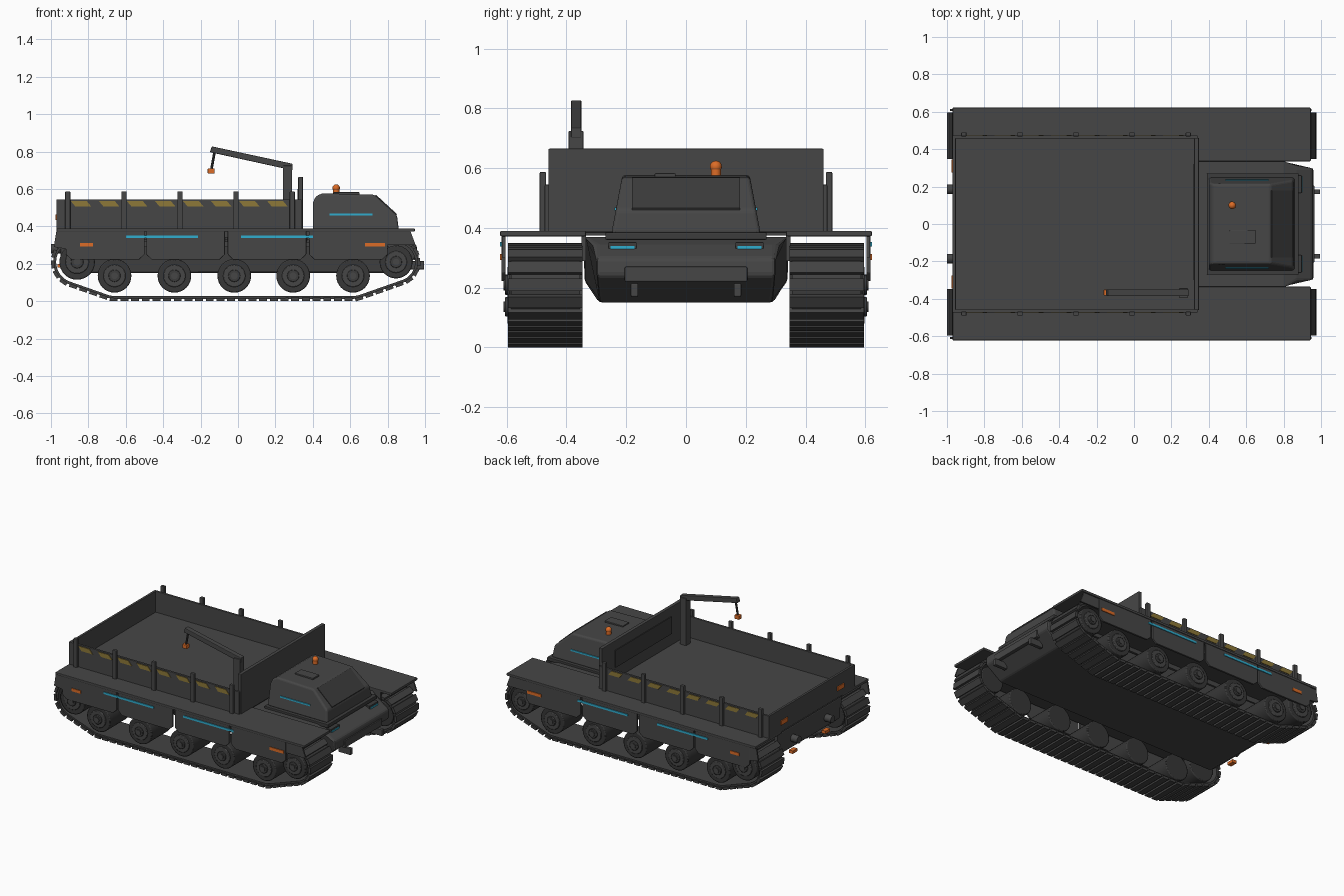
import bpy, bmesh, math
from mathutils import Vector, Matrix

if "Cube" in bpy.data.objects:
    bpy.data.objects.remove(bpy.data.objects["Cube"])

def mat(name, c):
    m = bpy.data.materials.new(name)
    m.diffuse_color = (*c, 1)
    m.use_nodes = True
    m.node_tree.nodes["Principled BSDF"].inputs["Base Color"].default_value = m.diffuse_color
    return m

BODY = mat("charcoal paint", (0.062, 0.062, 0.062))
DARK = mat("dark panel", (0.045, 0.045, 0.045))
TRACK = mat("track steel", (0.055, 0.055, 0.055))
RUBBER = mat("wheel rubber", (0.038, 0.038, 0.038))
CYAN = mat("cyan light", (0.03, 0.42, 0.62))
ORANGE = mat("orange signal", (0.72, 0.15, 0.02))
YELLOW = mat("hazard yellow", (0.27, 0.19, 0.04))

def finish(name, bm, m, bevel=0, smooth=False):
    bmesh.ops.recalc_face_normals(bm, faces=bm.faces)
    me = bpy.data.meshes.new(name)
    bm.to_mesh(me); bm.free()
    me.materials.append(m)
    ob = bpy.data.objects.new(name, me)
    bpy.context.collection.objects.link(ob)
    if bevel:
        b = ob.modifiers.new("bevel", "BEVEL")
        b.width = bevel; b.segments = 2; b.limit_method = "ANGLE"
    if smooth:
        bpy.ops.object.select_all(action="DESELECT")
        ob.select_set(True)
        bpy.context.view_layer.objects.active = ob
        bpy.ops.object.shade_smooth_by_angle(angle=math.radians(35))
    return ob

def box(name, x, y, z, m, bevel=0):
    """Box from (min, max) ranges."""
    bm = bmesh.new()
    c = [(a[0] + a[1]) / 2 for a in (x, y, z)]
    s = [abs(a[1] - a[0]) for a in (x, y, z)]
    bmesh.ops.create_cube(bm, size=1, matrix=Matrix.Translation(c) @ Matrix.Diagonal((*s, 1)))
    return finish(name, bm, m, bevel)

def prism(name, pts, y0, y1, m, bevel=0):
    """x-z profile extruded between two y values."""
    bm = bmesh.new()
    f = bm.faces.new([bm.verts.new((p[0], y0, p[1])) for p in pts])
    g = bmesh.ops.extrude_face_region(bm, geom=[f])["geom"]
    bmesh.ops.translate(bm, verts=[v for v in g if isinstance(v, bmesh.types.BMVert)], vec=(0, y1 - y0, 0))
    return finish(name, bm, m, bevel)

def rod(name, a, b, r, m, n=24, bevel=0):
    a, b = Vector(a), Vector(b)
    bm = bmesh.new()
    q = (b - a).to_track_quat("Z", "Y").to_matrix().to_4x4()
    bmesh.ops.create_cone(bm, cap_ends=True, segments=n, radius1=r, radius2=r, depth=(b - a).length,
                          matrix=Matrix.Translation((a + b) / 2) @ q)
    return finish(name, bm, m, bevel, n > 8)

# Hull: tub with a chamfered belly, sloped nose and tapered front
prof = [(-0.95, 0.37), (0.80, 0.37), (0.87, 0.345), (0.955, 0.30), (0.96, 0.24), (0.85, 0.15), (-0.86, 0.15), (-0.95, 0.22)]
hull = prism("hull", prof, -0.34, 0.34, BODY)
bm = bmesh.new(); bm.from_mesh(hull.data)
for v in bm.verts:
    k = 0.345 if v.co.x < 0.82 else 0.30
    if v.co.z < 0.2: k = 0.29
    v.co.y = math.copysign(k, v.co.y)
bm.to_mesh(hull.data); bm.free()
b = hull.modifiers.new("bevel", "BEVEL"); b.width = 0.012; b.segments = 2
box("nose_panel", (0.94, 0.966), (-0.205, 0.205), (0.22, 0.27), BODY, 0.004)
box("cab_base", (0.39, 0.88), (-0.27, 0.27), (0.36, 0.385), DARK, 0.004)

# Track path: outline enclosing the end wheels and first and last road wheels
WHEELS = [-0.66, -0.34, -0.02, 0.295, 0.615]
def outline(off):
    circ = [(-0.86, 0.21, 0.112), (0.845, 0.21, 0.102), (0.615, 0.136, 0.108), (-0.66, 0.136, 0.108)]
    pts = []
    for i in range(96):
        d = 2 * math.pi * i / 96
        c = max(circ, key=lambda c: c[0] * math.cos(d) + c[1] * math.sin(d) + c[2])
        pts.append(Vector((c[0] + (c[2] + off) * math.cos(d), 0, c[1] + (c[2] + off) * math.sin(d))))
    return pts

def walk(pts, n):
    """Evenly spaced points and directions along a closed path."""
    seg = [(pts[i], pts[(i + 1) % len(pts)]) for i in range(len(pts))]
    step = sum((b - a).length for a, b in seg) / n
    out, need = [], 0
    for a, b in seg:
        L = (b - a).length
        while need < L and len(out) < n:
            out.append((a + (b - a) * need / L, (b - a).normalized()))
            need += step
        need -= L
    return out, step

for s, side in ((-1, "right"), (1, "left")):
    # Track belt and pads
    bm = bmesh.new()
    rings = [[bm.verts.new(p + Vector((0, s * y, 0))) for p in outline(o)]
             for o, y in ((0, 0.355), (0.015, 0.355), (0.015, 0.585), (0, 0.585))]
    for k in range(4):
        A, B = rings[k], rings[(k + 1) % 4]
        for i in range(96):
            j = (i + 1) % 96
            bm.faces.new((A[i], A[j], B[j], B[i]))
    finish(side + "_track_belt", bm, TRACK)
    bm = bmesh.new()
    links, step = walk(outline(0.0185), 74)
    for p, d in links:
        n = Vector((d.z, 0, -d.x))
        R = Matrix((d, (0, 1, 0), n)).transposed().to_4x4()
        for w, t, o in ((0.74, 0.018, 0), (0.28, 0.012, 0.0025)):
            bmesh.ops.create_cube(bm, size=1, matrix=Matrix.Translation(p + n * o + Vector((0, s * 0.471, 0)))
                                  @ R @ Matrix.Diagonal((step * w, 0.248, t, 1)))
    finish(side + "_track_pads", bm, TRACK)
    # Road wheels and end wheels
    for i, (x, z, r) in enumerate([(x, 0.136, 0.09) for x in WHEELS] + [(-0.86, 0.21, 0.095), (0.845, 0.21, 0.088)]):
        n = f"{side}_wheel_{i}"
        rod(n + "_tire", (x, s * 0.37, z), (x, s * 0.59, z), r, RUBBER, 32, 0.006)
        rod(n + "_disc", (x, s * 0.58, z), (x, s * 0.597, z), r * 0.66, BODY, 32, 0.004)
        rod(n + "_hub", (x, s * 0.59, z), (x, s * 0.606, z), r * 0.36, DARK, 16, 0.003)
        rod(n + "_cap", (x, s * 0.60, z), (x, s * 0.611, z), r * 0.2, BODY, 12)
    # Fender, its inner lip and tilted end flaps
    box(side + "_fender", (-0.97, 0.945), (s * 0.335, s * 0.622), (0.372, 0.39), BODY, 0.004)
    box(side + "_fender_lip", (-0.95, 0.86), (s * 0.335, s * 0.35), (0.29, 0.38), BODY)
    prism(side + "_front_flap", [(0.90, 0.38), (0.92, 0.38), (0.95, 0.30), (0.79, 0.30), (0.79, 0.38)], s * 0.604, s * 0.614, BODY)
    prism(side + "_rear_flap", [(-0.92, 0.38), (-0.97, 0.38), (-0.985, 0.29), (-0.92, 0.28)], s * 0.604, s * 0.614, BODY)
    # Skirt panels with clipped lower corners
    for i, x in enumerate((-0.92, -0.49, -0.055, 0.38)):
        e = x + 0.42
        prism(f"{side}_skirt_{i}", [(x, 0.375), (e, 0.375), (e, 0.25), (e - 0.03, 0.222), (x + 0.03, 0.222), (x, 0.25)],
              s * 0.604, s * 0.618, BODY, 0.003)
    # Marker lights
    for x0, x1, z0, z1, m, n in ((-0.60, -0.215, 0.338, 0.352, CYAN, "rear_strip"), (0.015, 0.40, 0.338, 0.352, CYAN, "front_strip"),
                                 (-0.845, -0.775, 0.292, 0.312, ORANGE, "rear_marker"), (0.68, 0.785, 0.292, 0.312, ORANGE, "front_marker")):
        box(f"{side}_{n}", (x0, x1), (s * 0.614, s * 0.623), (z0, z1), m)
    # Bed side wall, posts and slanted hazard stripes
    box(side + "_bed_wall", (-0.97, 0.34), (s * 0.457, s * 0.473), (0.385, 0.545), BODY, 0.003)
    for i, x in enumerate((-0.91, -0.61, -0.31, -0.01, 0.29)):
        box(f"{side}_bed_post_{i}", (x - 0.014, x + 0.014), (s * 0.468, s * 0.49), (0.385, 0.587), BODY, 0.004)
    for i in range(8):
        x = -0.84 + 0.15 * i
        prism(f"{side}_hazard_{i}", [(x - 0.055, 0.537), (x + 0.03, 0.537), (x + 0.055, 0.507), (x - 0.03, 0.507)],
              s * 0.472, s * 0.477, YELLOW)
    # Headlights, tow hooks and rear lamps
    box(side + "_headlight_case", (0.855, 0.897), (s * 0.165, s * 0.26), (0.30, 0.352), DARK, 0.003)
    box(side + "_headlight", (0.893, 0.90), (s * 0.172, s * 0.253), (0.312, 0.34), CYAN)
    box(side + "_front_hook", (0.90, 0.995), (s * 0.16, s * 0.185), (0.17, 0.215), BODY, 0.004)
    rod(side + "_rear_coupler", (-0.94, s * 0.185, 0.28), (-1.0, s * 0.185, 0.28), 0.025, BODY, 16)
    box(side + "_rear_reflector", (-0.965, -0.935), (s * 0.155, s * 0.205), (0.18, 0.20), ORANGE)
    box(side + "_tail_lamp", (-0.976, -0.968), (s * 0.275, s * 0.345), (0.435, 0.465), ORANGE)

# Cargo bed floor, tailgate and headboard
box("bed_floor", (-0.965, 0.335), (-0.465, 0.465), (0.375, 0.40), BODY)
box("tailgate", (-0.97, -0.953), (-0.465, 0.465), (0.385, 0.545), BODY, 0.003)
box("headboard", (0.322, 0.347), (-0.461, 0.461), (0.385, 0.665), BODY, 0.004)
box("headboard_panel", (0.317, 0.324), (-0.30, 0.32), (0.48, 0.60), DARK)

# Cab: profile with walls leaning inwards
cab = prism("cab", [(0.40, 0.38), (0.40, 0.525), (0.415, 0.56), (0.45, 0.577), (0.73, 0.57), (0.85, 0.46), (0.86, 0.38)], -0.25, 0.25, BODY)
for v in cab.data.vertices:
    v.co.y *= 1 - 0.15 * max(0, v.co.z - 0.38) / 0.2
b = cab.modifiers.new("bevel", "BEVEL"); b.width = 0.012; b.segments = 3
prism("windshield", [(0.738, 0.569), (0.85, 0.466), (0.846, 0.456), (0.73, 0.562)], -0.18, 0.18, DARK)
for s, side in ((-1, "right"), (1, "left")):
    box(side + "_cab_strip", (0.49, 0.72), (s * 0.225, s * 0.239), (0.458, 0.469), CYAN)
box("roof_hatch", (0.51, 0.65), (-0.105, -0.035), (0.57, 0.583), BODY, 0.003)
rod("beacon_base", (0.525, 0.10, 0.57), (0.525, 0.10, 0.605), 0.017, ORANGE, 16)
bm = bmesh.new()
bmesh.ops.create_uvsphere(bm, u_segments=16, v_segments=10, radius=0.02, matrix=Matrix.Translation((0.525, 0.10, 0.605)))
finish("beacon_dome", bm, ORANGE, 0, True)

# Crane: post, raised boom, cable and hook block
box("crane_post", (0.24, 0.29), (-0.393, -0.343), (0.39, 0.725), BODY, 0.004)
prism("crane_boom", [(0.292, 0.70), (0.292, 0.735), (-0.14, 0.828), (-0.15, 0.797)], -0.385, -0.35, BODY, 0.004)
rod("crane_cable", (-0.125, -0.367, 0.80), (-0.143, -0.367, 0.70), 0.007, DARK, 8)
box("crane_hook", (-0.162, -0.126), (-0.383, -0.351), (0.683, 0.71), ORANGE, 0.003)
